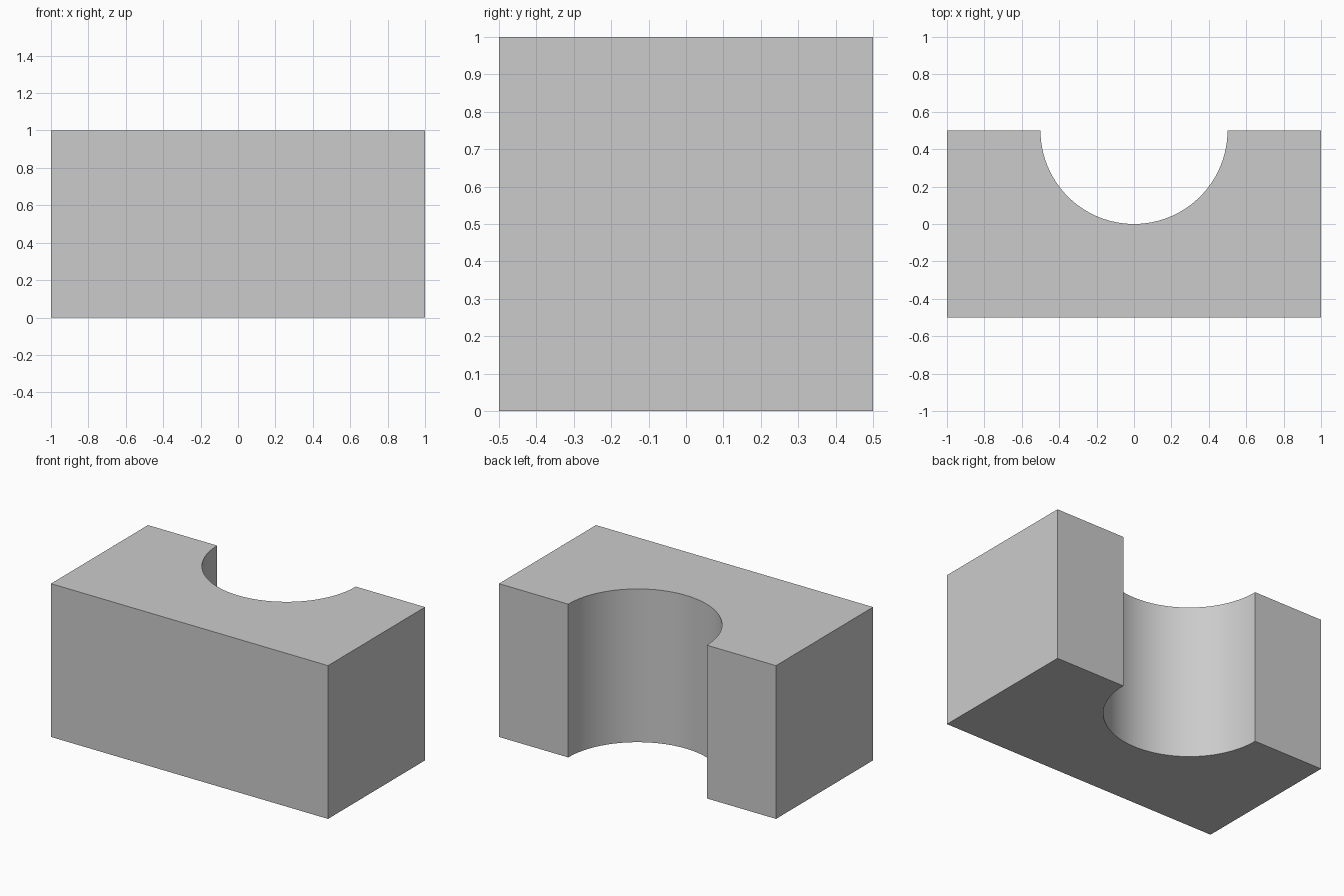
import bpy, bmesh
from math import pi, cos, sin

if "Cube" in bpy.data.objects:
    bpy.data.objects.remove(bpy.data.objects["Cube"])

RADIUS, HEIGHT, STEPS = 0.5, 1.0, 48

# Block outline seen from above: rectangle with a half-round notch in the back
outline = [(-1, 0.5), (-1, -0.5), (1, -0.5), (1, 0.5)]
outline += [(RADIUS * cos(pi * i / STEPS), 0.5 - RADIUS * sin(pi * i / STEPS))
            for i in range(STEPS + 1)]

# Extrude the outline to full height
bm = bmesh.new()
base = bm.faces.new([bm.verts.new((x, y, 0)) for x, y in outline])
result = bmesh.ops.extrude_face_region(bm, geom=[base], use_keep_orig=True)
top_verts = [v for v in result["geom"] if isinstance(v, bmesh.types.BMVert)]
bmesh.ops.translate(bm, verts=top_verts, vec=(0, 0, HEIGHT))
bmesh.ops.recalc_face_normals(bm, faces=bm.faces)

mesh = bpy.data.meshes.new("notched_block")
bm.to_mesh(mesh)
bm.free()
block = bpy.data.objects.new("notched_block", mesh)
bpy.context.collection.objects.link(block)

# Smooth the notch wall, keep the block edges sharp
bpy.context.view_layer.objects.active = block
block.select_set(True)
bpy.ops.object.shade_smooth_by_angle(angle=pi / 6)
